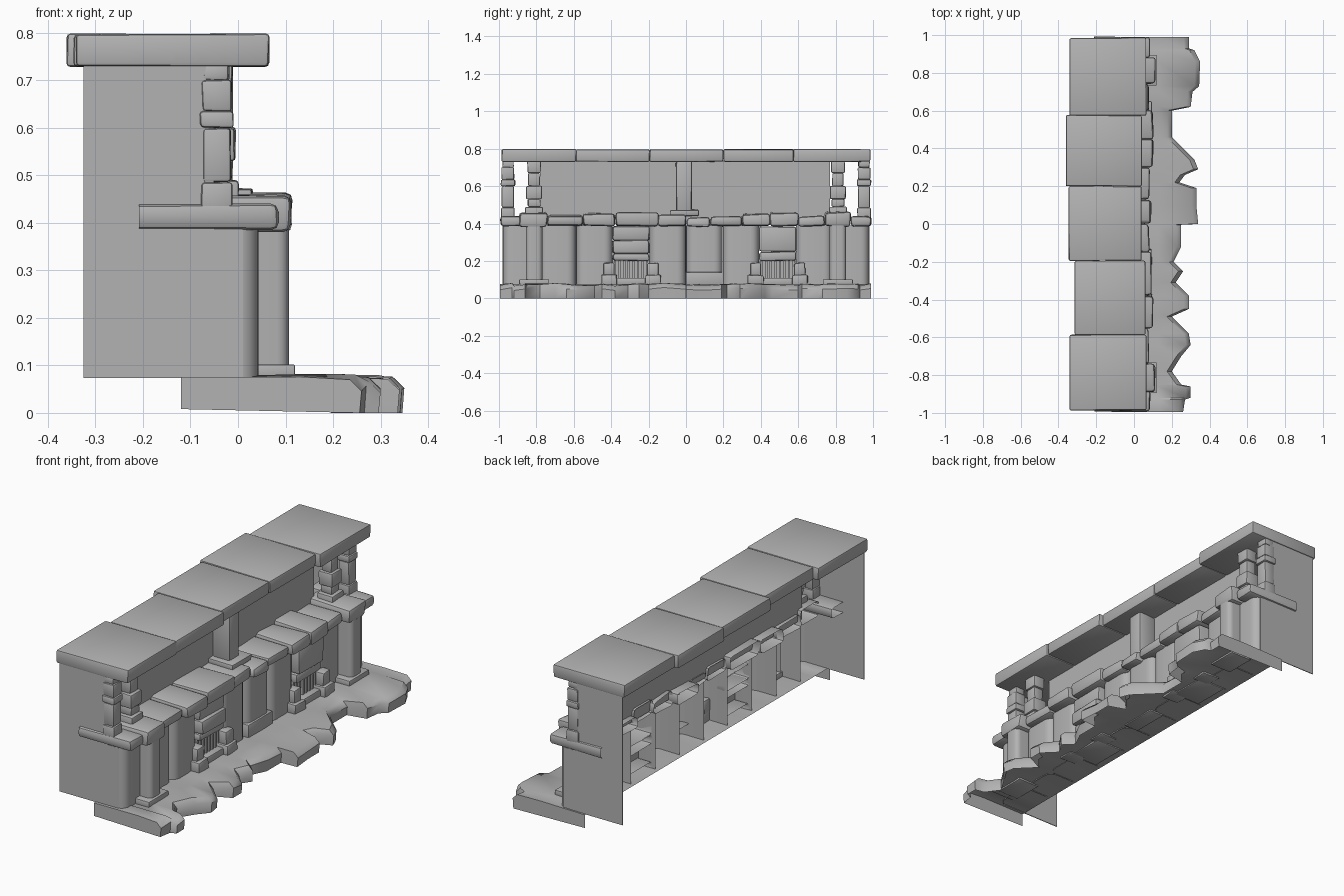
import bpy
import bmesh
import math
import random
from mathutils import Vector

random.seed(4)
cube = bpy.data.objects.get("Cube")
if cube:
    bpy.data.objects.remove(cube, do_unlink=True)

STONE = (0.45, 0.45, 0.45, 1.0)
stone = bpy.data.materials.new("grey_stone")
stone.use_nodes = True
stone.diffuse_color = STONE
for node in stone.node_tree.nodes:
    if node.type == 'BSDF_PRINCIPLED':
        node.inputs["Base Color"].default_value = STONE


def finish(name, bm, angle=40):
    """Turn a bmesh into a smooth-shaded object with sharp corners kept."""
    mesh = bpy.data.meshes.new(name)
    bm.to_mesh(mesh)
    bm.free()
    mesh.materials.append(stone)
    for poly in mesh.polygons:
        poly.use_smooth = True
    mesh.set_sharp_from_angle(angle=math.radians(angle))
    obj = bpy.data.objects.new(name, mesh)
    bpy.context.collection.objects.link(obj)
    return obj


def block(name, xs, ys, zs, bevel=0.01, segments=2, jitter=0.0, open_dirs=(), upright=False):
    """Box between ranges; faces along open_dirs are left out."""
    bm = bmesh.new()
    bmesh.ops.create_cube(bm, size=1)
    for v in bm.verts:
        v.co = [r[0] if c < 0 else r[1] for r, c in zip((xs, ys, zs), v.co)]
    bm.normal_update()
    gone = [f for f in bm.faces if any(f.normal.dot(Vector(d)) > 0.9 for d in open_dirs)]
    if gone:
        bmesh.ops.delete(bm, geom=gone, context='FACES')
    for v in bm.verts:
        v.co += Vector([random.uniform(-jitter, jitter) for _ in range(3)])
    edges = [e for e in bm.edges if not e.is_boundary]
    if upright:
        edges = [e for e in bm.edges
                 if abs(e.verts[0].co.z - e.verts[1].co.z) > 0.01 and not e.is_boundary]
    if bevel and edges:
        bmesh.ops.bevel(bm, geom=edges, offset=bevel, segments=segments,
                        affect='EDGES', profile=0.5)
    return finish(name, bm)


BACK, UP, DOWN = (-1, 0, 0), (0, 0, 1), (0, 0, -1)
SIDES = (("right", -1), ("left", 1))

# Roof slabs
roof = [(-0.985, -0.587, -0.34, 0.065), (-0.587, -0.195, -0.315, 0.06),
        (-0.195, 0.2, -0.345, 0.04), (0.2, 0.575, -0.36, 0.04),
        (0.575, 0.985, -0.34, 0.065)]
for i, (y0, y1, x0, x1) in enumerate(roof):
    block(f"roof_slab_{i}", (x0, x1), (y0, y1), (0.73, 0.797), 0.008, jitter=0.002)

# End walls and the recessed upper wall
for side, s in SIDES:
    y = 0.978 * s
    block(f"{side}_end_wall", (-0.325, -0.05), (y - 0.002, y + 0.002), (0.073, 0.735), 0)
    block(f"{side}_end_wall_front", (-0.05, 0.01), (y - 0.002, y + 0.002), (0.073, 0.385), 0)
block("upper_wall", (-0.112, -0.108), (-0.78, 0.77), (0.4, 0.735), 0)

# Rounded lower wall panels, leaving the two window bays free
BAY = 0.196
for i in range(10):
    if i in (3, 7):
        continue
    y = -0.98 + i * BAY
    front = 0.045 + random.uniform(-0.006, 0.006)
    block(f"wall_panel_{i}", (-0.1, front), (y + 0.001, y + BAY - 0.001), (0.073, 0.39),
          0.045, 5, open_dirs=(BACK, UP, DOWN), upright=True)
block("wall_plinth", (-0.02, 0.06), (0.0, BAY), (0.07, 0.14), 0.004, open_dirs=(BACK,))

# Window bays: stacked stones above a barred opening
layouts = {3: (0.2, 0.24, 0.31, 0.385), 7: (0.2, 0.25, 0.385)}
for bay, levels in layouts.items():
    y0 = -0.98 + bay * BAY
    y1 = y0 + BAY
    for k, (low, high) in enumerate(zip(levels, levels[1:])):
        reach = 0.06 + 0.015 * (k % 2)
        block(f"window_{bay}_lintel_{k}", (-0.08, reach), (y0, y1), (low, high),
              0.012, jitter=0.003, open_dirs=(BACK,))
    block(f"window_{bay}_sill", (-0.08, 0.07), (y0, y1), (0.07, 0.11), 0.008, open_dirs=(BACK,))
    block(f"window_{bay}_recess", (-0.004, 0), (y0, y1), (0.1, 0.21), 0)
    for k in range(8):
        y = y0 + BAY * (k + 0.5) / 8
        block(f"window_{bay}_bar_{k}", (0.025, 0.037), (y - 0.006, y + 0.006), (0.1, 0.21), 0)
    for side, y in (("right", y0 - 0.02), ("left", y1 + 0.02)):
        block(f"window_{bay}_{side}_foot", (0, 0.095), (y - 0.042, y + 0.042), (0.07, 0.125),
              0.007, jitter=0.003)
        block(f"window_{bay}_{side}_jamb", (0, 0.08), (y - 0.03, y + 0.03), (0.12, 0.19),
              0.008, jitter=0.003)

# Half-round pillars on square feet
for side, s in SIDES:
    y = 0.812 * s
    block(f"{side}_pillar", (0, 0.107), (y - 0.044, y + 0.044), (0.09, 0.39),
          0.025, 4, open_dirs=(BACK, UP, DOWN), upright=True)
    block(f"{side}_pillar_foot", (0, 0.12), (y - 0.08, y + 0.08), (0.07, 0.102), 0.004)

# Uneven ledge stones: start, end, front reach, top
ledge = [(-0.992, -0.88, 0.085, 0.44), (-0.89, -0.74, 0.112, 0.46), (-0.74, -0.55, 0.08, 0.44),
         (-0.55, -0.38, 0.1, 0.455), (-0.38, -0.15, 0.09, 0.455), (-0.15, 0.0, 0.08, 0.445),
         (0.0, 0.13, 0.09, 0.43), (0.13, 0.3, 0.08, 0.44), (0.3, 0.45, 0.1, 0.45),
         (0.45, 0.6, 0.1, 0.46), (0.6, 0.74, 0.08, 0.44), (0.74, 0.88, 0.112, 0.46),
         (0.88, 0.992, 0.085, 0.44)]
for i, (y0, y1, x1, top) in enumerate(ledge):
    at_end = i in (0, len(ledge) - 1)
    back = -0.21 if at_end else random.uniform(-0.17, -0.12)
    block(f"ledge_stone_{i}", (back, x1), (y0, y1), (0.385, top), 0.016, 2,
          jitter=0.003 if at_end else 0.006, open_dirs=(BACK,))


# Stacked stone posts under the roof
def post(name, y, levels, halves):
    for k, (low, high, half) in enumerate(zip(levels, levels[1:], halves)):
        depth = half - 0.036
        block(f"{name}_stone_{k}", (-0.078 - depth, -0.012 + depth), (y - half, y + half),
              (low, high), 0.007, jitter=0.002)


for side, s in SIDES:
    post(f"{side}_inner_post", 0.812 * s, (0.43, 0.49, 0.53, 0.6, 0.67, 0.735),
         (0.048, 0.034, 0.042, 0.03, 0.036))
    post(f"{side}_outer_post", 0.952 * s, (0.42, 0.485, 0.6, 0.635, 0.7, 0.735),
         (0.036, 0.032, 0.038, 0.034, 0.03))
block("centre_post", (-0.11, -0.01), (-0.055, 0.03), (0.45, 0.735), 0.012, jitter=0.005)
block("centre_post_foot", (-0.11, 0.03), (-0.085, 0.07), (0.44, 0.472), 0.006, jitter=0.003)

# Rocky ground shelf: outline of (y, front reach), open underneath
outline = [(-0.995, 0.26), (-0.93, 0.27), (-0.92, 0.3), (-0.86, 0.3), (-0.85, 0.25),
           (-0.78, 0.2), (-0.7, 0.25), (-0.64, 0.3), (-0.58, 0.29), (-0.49, 0.2),
           (-0.45, 0.29), (-0.38, 0.29), (-0.31, 0.22), (-0.25, 0.26), (-0.2, 0.21),
           (-0.12, 0.25), (-0.004, 0.25), (0.0, 0.34), (0.1, 0.33), (0.19, 0.33),
           (0.22, 0.24), (0.26, 0.27), (0.29, 0.34), (0.34, 0.32), (0.42, 0.24),
           (0.46, 0.2), (0.6, 0.2), (0.62, 0.3), (0.7, 0.31), (0.73, 0.345),
           (0.86, 0.35), (0.92, 0.32), (0.93, 0.29), (0.99, 0.29)]
bm = bmesh.new()
rows = []
for y, x in outline:
    lift = random.uniform(-0.008, 0.008)
    section = [(x - 0.004, 0.0), (x, 0.05 + lift), (x - 0.025, 0.074 + lift),
               (0.13, 0.078 + lift / 2), (-0.12, 0.075)]
    rows.append([bm.verts.new((px, y, pz)) for px, pz in section])
for a, b in zip(rows, rows[1:]):
    for k in range(len(a) - 1):
        bm.faces.new((a[k], b[k], b[k + 1], a[k + 1]))
for row in (rows[0], rows[-1]):
    corner = bm.verts.new((-0.12, row[0].co.y, 0.008))
    bm.faces.new(row + [corner])
bmesh.ops.recalc_face_normals(bm, faces=bm.faces)
if sum(f.normal.z for f in bm.faces) < 0:
    bmesh.ops.reverse_faces(bm, faces=bm.faces)
finish("ground_shelf", bm, 45)
